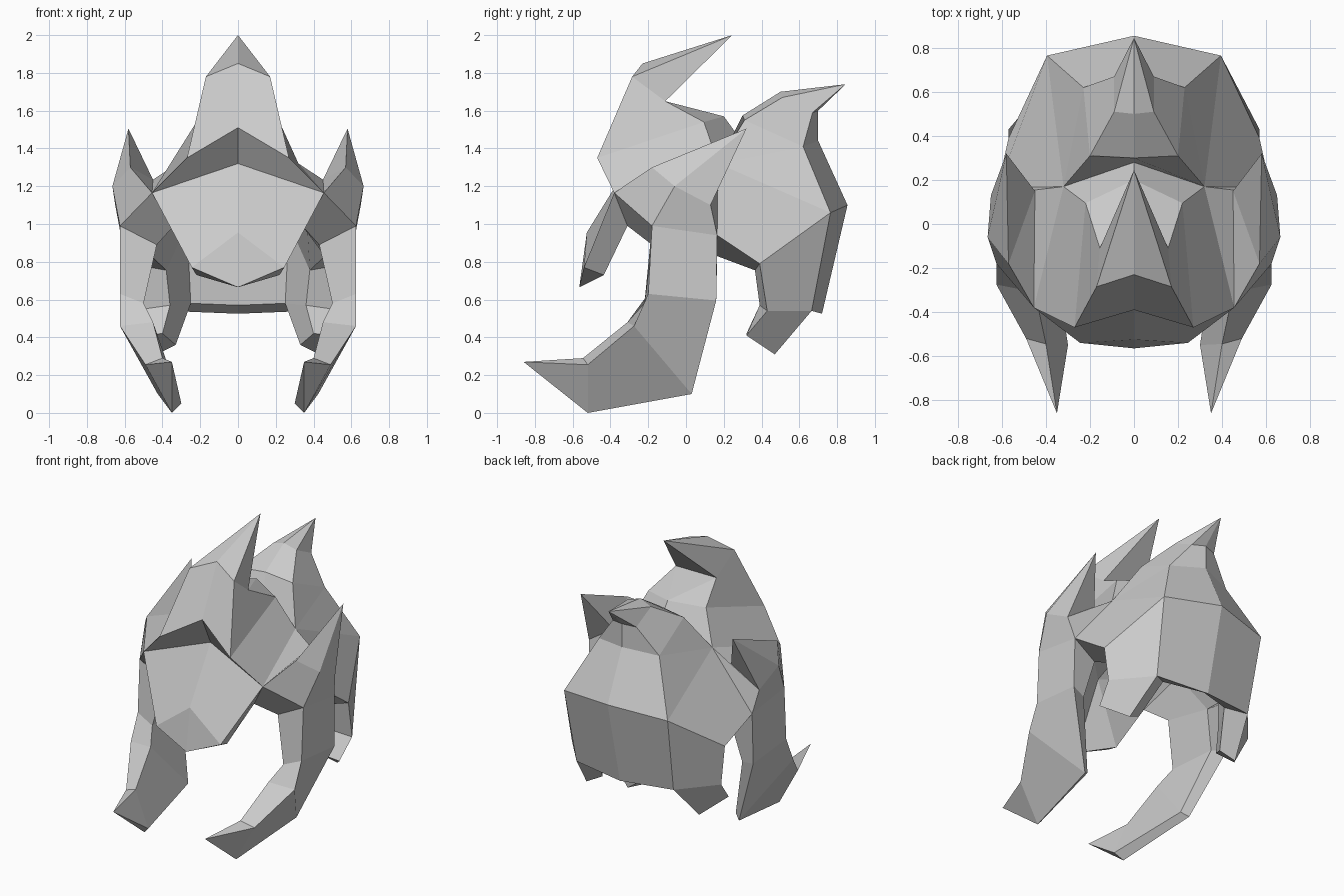
import bpy, bmesh

if "Cube" in bpy.data.objects:
    bpy.data.objects.remove(bpy.data.objects["Cube"])

steel = bpy.data.materials.new("grey_steel")
steel.diffuse_color = (0.6, 0.6, 0.6, 1)
steel.use_nodes = True
steel.node_tree.nodes["Principled BSDF"].inputs["Base Color"].default_value = steel.diffuse_color


def build(name, points, faces):
    """Mirrored flat-faced part: '-' before a point name means its left twin."""
    me = bpy.data.meshes.new(name)
    bm = bmesh.new()
    verts = {}
    for k, (x, y, z) in points.items():
        verts[k] = bm.verts.new((x, y, z))
        verts["-" + k] = bm.verts.new((-x, y, z)) if x else verts[k]
    done = set()
    for f in faces:
        keys = f.split()
        twin = [k[1:] if k[0] == "-" else "-" + k for k in keys][::-1]
        for names in (keys, twin):
            ring = [verts[k] for k in names]
            if frozenset(ring) not in done:
                done.add(frozenset(ring))
                bm.faces.new(ring)
    bmesh.ops.recalc_face_normals(bm, faces=bm.faces)
    bm.to_mesh(me)
    bm.free()
    ob = bpy.data.objects.new(name, me)
    bpy.context.collection.objects.link(ob)
    me.materials.append(steel)
    return ob


# Points where the tusks meet the helmet
joints = {
    "w": (0.455, -0.38, 1.165), "n": (0.34, -0.31, 0.99), "g": (0.43, -0.18, 0.89),
    "hip": (0.65, 0.13, 1.1), "c": (0.62, 0.165, 0.94), "ci": (0.46, 0.165, 0.83),
    "sp": (0.45, 0.15, 1.235),
}

# Crown with swept crest, brow and face mask
crown = {
    "tip": (0, 0.245, 2.0), "c1": (0, -0.23, 1.85), "c2": (0.17, -0.285, 1.78),
    "c3": (0.155, -0.11, 1.65), "c4": (0, -0.39, 1.51), "c5": (0.27, -0.47, 1.35),
    "c6": (0.22, 0.095, 1.54), "c7": (0, 0.2, 1.57), "c8": (0, 0.28, 1.46),
    "d": (0.32, 0.17, 1.32), "brow": (0, -0.3, 1.32), "nose": (0, -0.525, 0.955),
    "m": (0.245, -0.54, 0.77), "chin": (0, -0.565, 0.665), "k": (0.22, -0.435, 0.73),
}
crown_faces = [
    "tip c1 c2", "tip c2 c3", "tip c3 -c3", "c1 c4 c5 c2", "c2 c5 c6 c3",
    "c3 c6 c7", "c3 c7 -c3", "c6 d c8 c7", "c5 w d c6", "c4 brow w c5",
    "brow nose m w", "nose chin m", "m chin k", "w m k n", "w d sp",
]

# Rear shell with its own crest, side panels and short rear prongs
rear = {
    "e0": (0, 0.3, 1.575), "e": (0.2, 0.31, 1.55), "h0": (0, 0.5, 1.70),
    "h": (0.09, 0.51, 1.67), "peak": (0, 0.845, 1.74), "b1": (0.09, 0.67, 1.59),
    "b0": (0, 0.7, 1.6), "b2": (0.23, 0.62, 1.41), "b3": (0, 0.7, 1.44),
    "a": (0.395, 0.765, 1.06), "a0": (0, 0.855, 1.1), "low": (0.37, 0.665, 0.54),
    "low0": (0, 0.72, 0.525), "s": (0.57, 0.39, 0.79), "slow": (0.57, 0.43, 0.54),
    "j1": (0.55, 0.32, 0.41), "j2": (0.43, 0.47, 0.31),
}
rear_faces = [
    "e0 e h h0", "h0 h peak", "h b1 peak", "peak b1 b0", "b0 b1 b2 b3",
    "b3 b2 a a0", "a0 a low low0", "e b2 b1 h", "e d b2", "d a b2",
    "d c s a", "a s slow low", "slow j1 j2 low", "e0 c8 d e",
    "d hip c", "d sp hip",
]

# Hollow inside and the lower rim
lining = {
    "in0": (0, -0.35, 1.1), "roof": (0, 0.1, 1.3), "wall": (0.36, 0.0, 1.1),
    "bi": (0, 0.55, 1.25), "ai": (0.27, 0.62, 1.0), "low0i": (0, 0.66, 0.57),
    "lowi": (0.25, 0.58, 0.58), "si": (0.38, 0.365, 0.755),
    "slowi": (0.36, 0.39, 0.57), "j1i": (0.4, 0.32, 0.42), "j2i": (0.33, 0.44, 0.36),
}
lining_faces = [
    "chin in0 k", "k in0 wall n", "in0 roof wall", "n wall ci g", "roof bi ai wall",
    "bi low0i lowi ai", "wall ai si ci", "ai lowi slowi si", "lowi j2i j1i slowi",
    "low0 low lowi low0i", "low j2 j2i lowi", "j2 j1 j1i j2i", "j1 slow slowi j1i",
    "slow s si slowi", "s c ci si",
]
build("helmet_shell", {**joints, **crown, **rear, **lining},
      crown_faces + rear_faces + lining_faces)

# Side tusks: upper spike, then a four-sided arm curving down and forward
rings = [
    [(0.625, -0.2, 0.63), (0.625, 0.16, 0.595), (0.52, 0.13, 0.57), (0.5, -0.22, 0.58)],
    [(0.625, -0.275, 0.46), (0.425, 0.03, 0.1), (0.38, 0.0, 0.13), (0.45, -0.31, 0.48)],
    [(0.49, -0.52, 0.255), (0.35, -0.52, 0.0), (0.3, -0.55, 0.05), (0.4, -0.545, 0.29)],
]
pts = {f"r{i + 1}{j}": p for i, ring in enumerate(rings) for j, p in enumerate(ring)}
pts.update(joints)
pts.update({
    "t": (0.58, 0.32, 1.505), "q": (0.57, -0.18, 1.3), "p": (0.665, -0.06, 1.2),
    "r": (0.625, -0.18, 0.99), "end": (0.35, -0.86, 0.27),
})
names = [["r", "c", "ci", "g"]] + [[f"r{i}{j}" for j in range(4)] for i in (1, 2, 3)]
faces = ["q p t", "t p hip", "t hip sp", "t sp q", "w q sp", "w r p q", "w n g r",
         "p r c hip", "hip c ci sp", "w sp n", "n sp ci g"]
for j in range(4):
    k = (j + 1) % 4
    for lo, hi in zip(names, names[1:]):
        faces.append(f"{lo[j]} {lo[k]} {hi[k]} {hi[j]}")
    faces.append(f"r3{j} r3{k} end")
build("side_tusks", pts, faces)
